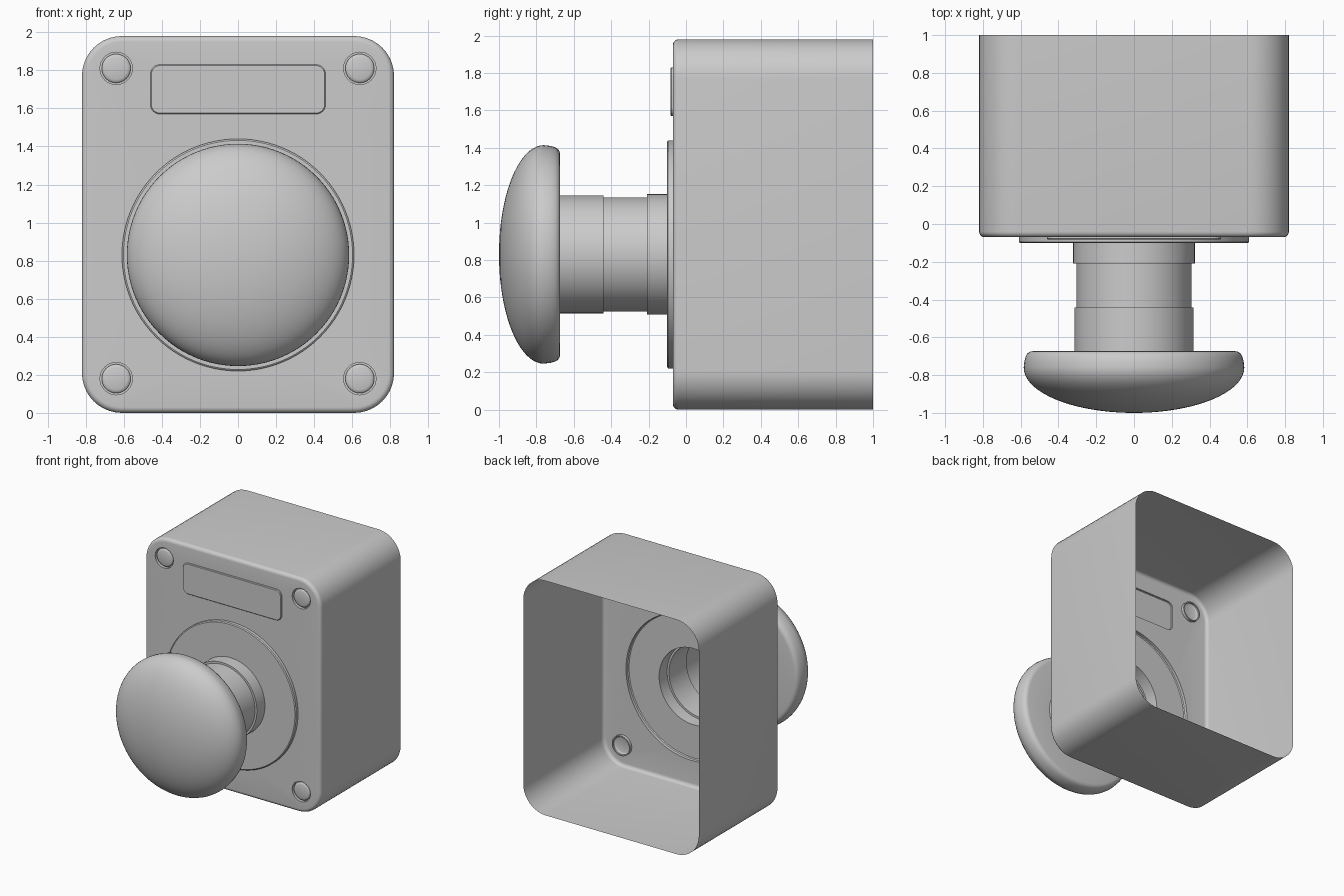
import bpy, bmesh
from math import sin, cos, pi
from mathutils import Vector

if "Cube" in bpy.data.objects:
    bpy.data.objects.remove(bpy.data.objects["Cube"])

FACE = -0.07          # y of the front panel
KNOB_Z = 0.83         # knob axis height


def circle(cx, cz, r, y, n):
    return [(cx + r * cos(2 * pi * i / n), y, cz + r * sin(2 * pi * i / n)) for i in range(n)]


def rounded_rect(hw, z0, z1, r, y, seg=10):
    pts = []
    corners = [(hw - r, z1 - r), (-hw + r, z1 - r), (-hw + r, z0 + r), (hw - r, z0 + r)]
    for k, (cx, cz) in enumerate(corners):
        for i in range(seg + 1):
            a = pi / 2 * (k + i / seg)
            pts.append((cx + r * cos(a), y, cz + r * sin(a)))
    return pts


def skin(name, rings, cap=True, holes=None):
    """Bridge successive rings; close the last one, optionally around holes."""
    bm = bmesh.new()
    loops = [[bm.verts.new(p) for p in ring] for ring in rings]
    for a, b in zip(loops, loops[1:]):
        n = len(a)
        for i in range(n):
            j = (i + 1) % n
            bm.faces.new((a[i], a[j], b[j], b[i]))
    if holes:
        edges = []
        for loop in [loops[-1]] + [[bm.verts.new(p) for p in h] for h in holes]:
            for i, v in enumerate(loop):
                w = loop[(i + 1) % len(loop)]
                edges.append(bm.edges.get((v, w)) or bm.edges.new((v, w)))
        res = bmesh.ops.triangle_fill(bm, edges=edges, use_beauty=True, normal=Vector((0, -1, 0)))
        for f in res["geom"]:
            if isinstance(f, bmesh.types.BMFace):
                f.normal_update()
                if f.normal.y > 0:
                    f.normal_flip()
    elif cap:
        bm.faces.new(loops[-1])
    me = bpy.data.meshes.new(name)
    bm.to_mesh(me)
    bm.free()
    ob = bpy.data.objects.new(name, me)
    bpy.context.collection.objects.link(ob)
    bpy.ops.object.select_all(action='DESELECT')
    ob.select_set(True)
    bpy.context.view_layer.objects.active = ob
    bpy.ops.object.shade_smooth_by_angle()
    return ob


screw_spots = [(sx * 0.64, z) for sx in (-1, 1) for z in (0.18, 1.81)]

# Housing: open-backed shell with softened front edge and holes for the fittings
FIL = 0.03


def body_ring(inset, y):
    return rounded_rect(0.82 - inset, inset, 1.98 - inset, 0.21 - inset, y)


rings = [body_ring(0, 1.0)]
for i in range(7):
    a = pi / 2 * i / 6
    rings.append(body_ring(FIL * (1 - cos(a)), FACE + FIL * (1 - sin(a))))
holes = [circle(x, z, 0.085, FACE, 32) for x, z in screw_spots]
holes.append(circle(0, KNOB_Z, 0.61, FACE, 96))
holes.append(rounded_rect(0.46, 1.57, 1.83, 0.05, FACE, 6))
skin("housing", rings, holes=holes)

# Name plate, slightly raised
skin("label_plate", [rounded_rect(0.46, 1.57, 1.83, 0.05, FACE, 6),
                     rounded_rect(0.46, 1.57, 1.83, 0.05, -0.078, 6),
                     rounded_rect(0.455, 1.575, 1.825, 0.045, -0.083, 6)])

# Screws sunk in shallow recesses
screw_profile = [(0.085, FACE), (0.085, -0.045), (0.076, -0.045), (0.076, -0.058),
                 (0.07, -0.064), (0.058, -0.068)]
for i, (x, z) in enumerate(screw_spots):
    skin(f"screw_{i + 1}", [circle(x, z, r, y, 32) for r, y in screw_profile])

# Base disc and stepped hollow stem
base = [(0.61, FACE), (0.61, -0.095), (0.602, -0.101), (0.322, -0.101)]
stem = [(0.322, -0.101), (0.322, -0.208), (0.305, -0.208), (0.305, -0.442),
        (0.315, -0.442), (0.315, -0.673)]
skin("base_disc", [circle(0, KNOB_Z, r, y, 96) for r, y in base], cap=False)
skin("stem", [circle(0, KNOB_Z, r, y, 96) for r, y in stem], cap=False)

# Mushroom push button: flat underside, rounded rim, elliptical dome
head = [(0.315, -0.673), (0.535, -0.673), (0.551, -0.676), (0.564, -0.685),
        (0.573, -0.70), (0.58, -0.725)]
for i in range(20):
    a = pi / 2 * i / 20
    head.append((0.584 * cos(a), -0.76 - 0.24 * sin(a)))
head.append((0.015, -1.0))
skin("push_button", [circle(0, KNOB_Z, r, y, 96) for r, y in head])
